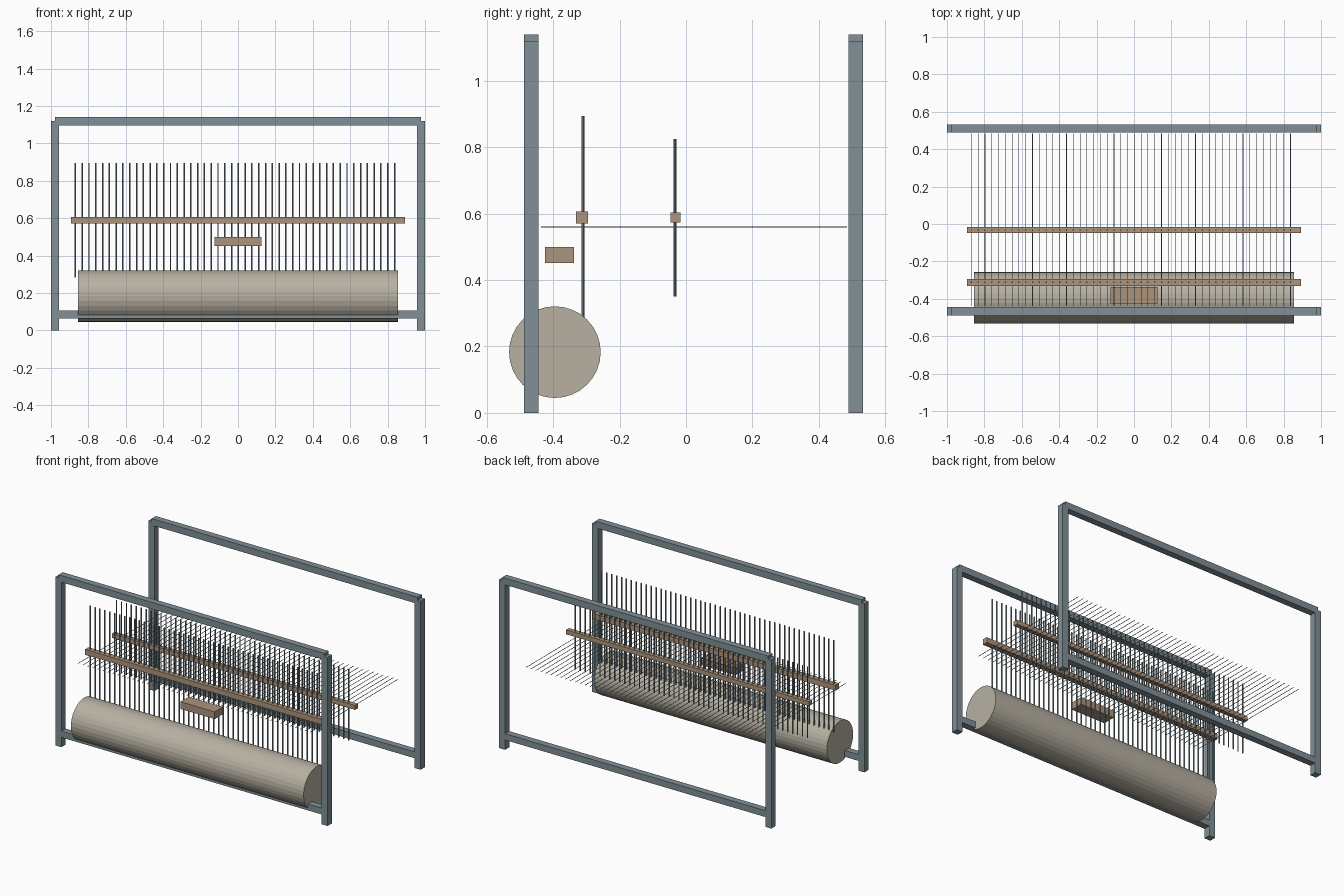
import bpy, bmesh, math
from mathutils import Matrix, Vector

if "Cube" in bpy.data.objects:
    bpy.data.objects.remove(bpy.data.objects["Cube"])


def material(name, rgb):
    m = bpy.data.materials.new(name)
    m.diffuse_color = (*rgb, 1)
    m.use_nodes = True
    m.node_tree.nodes["Principled BSDF"].inputs["Base Color"].default_value = m.diffuse_color
    return m


STEEL = material("blue_grey_steel", (0.22, 0.28, 0.305))
WOOD = material("brown_wood", (0.41, 0.295, 0.20))
CLOTH = material("beige_cloth", (0.48, 0.44, 0.365))


def finish(name, bm, mat):
    mesh = bpy.data.meshes.new(name)
    bm.to_mesh(mesh)
    bm.free()
    mesh.materials.append(mat)
    ob = bpy.data.objects.new(name, mesh)
    bpy.context.collection.objects.link(ob)
    return ob


def box(name, centre, size, mat):
    bm = bmesh.new()
    bmesh.ops.create_cube(bm, size=1, matrix=Matrix.Translation(centre) @ Matrix.Diagonal((*size, 1)))
    return finish(name, bm, mat)


def add_rod(bm, centre, axis, length, radius, sides):
    turn = Vector((0, 0, 1)).rotation_difference(Vector(axis)).to_matrix().to_4x4()
    bmesh.ops.create_cone(bm, cap_ends=True, segments=sides, radius1=radius, radius2=radius,
                          depth=length, matrix=Matrix.Translation(centre) @ turn)


def rod_row(name, y, z, axis, length, radius):
    # 48 evenly spaced rods across the width
    bm = bmesh.new()
    for i in range(-24, 24):
        add_rod(bm, (i * 0.0363 + 0.002, y, z), axis, length, radius, 6)
    return finish(name, bm, STEEL)


# Front and back frames
T = 0.044
for label, y in (("front", -0.466), ("back", 0.511)):
    for side, s in (("left", -1), ("right", 1)):
        box(f"{label}_{side}_post", (s * (1 - T / 2), y, 0.56), (T, T, 1.12), STEEL)
    box(f"{label}_top_rail", (0, y, 1.118), (1.955, T, T), STEEL)
    box(f"{label}_bottom_rail", (0, y, 0.086), (2 - 2 * T, T, 0.042), STEEL)

# Cloth roller
bm = bmesh.new()
add_rod(bm, (0, -0.395, 0.183), (1, 0, 0), 1.71, 0.138, 32)
finish("cloth_roller", bm, CLOTH)

# Wooden bars carrying the upright wires
box("front_heddle_bar", (0, -0.313, 0.589), (1.786, 0.036, 0.036), WOOD)
box("back_heddle_bar", (0, -0.032, 0.589), (1.786, 0.030, 0.030), WOOD)
rod_row("front_heddle_wires", -0.311, 0.589, (0, 0, 1), 0.612, 0.0045)
rod_row("back_heddle_wires", -0.033, 0.588, (0, 0, 1), 0.474, 0.004)

# Warp threads
rod_row("warp_threads", 0.0235, 0.56, (0, 1, 0), 0.922, 0.0018)

# Shuttle block
box("shuttle", (0, -0.381, 0.476), (0.252, 0.086, 0.048), WOOD)
